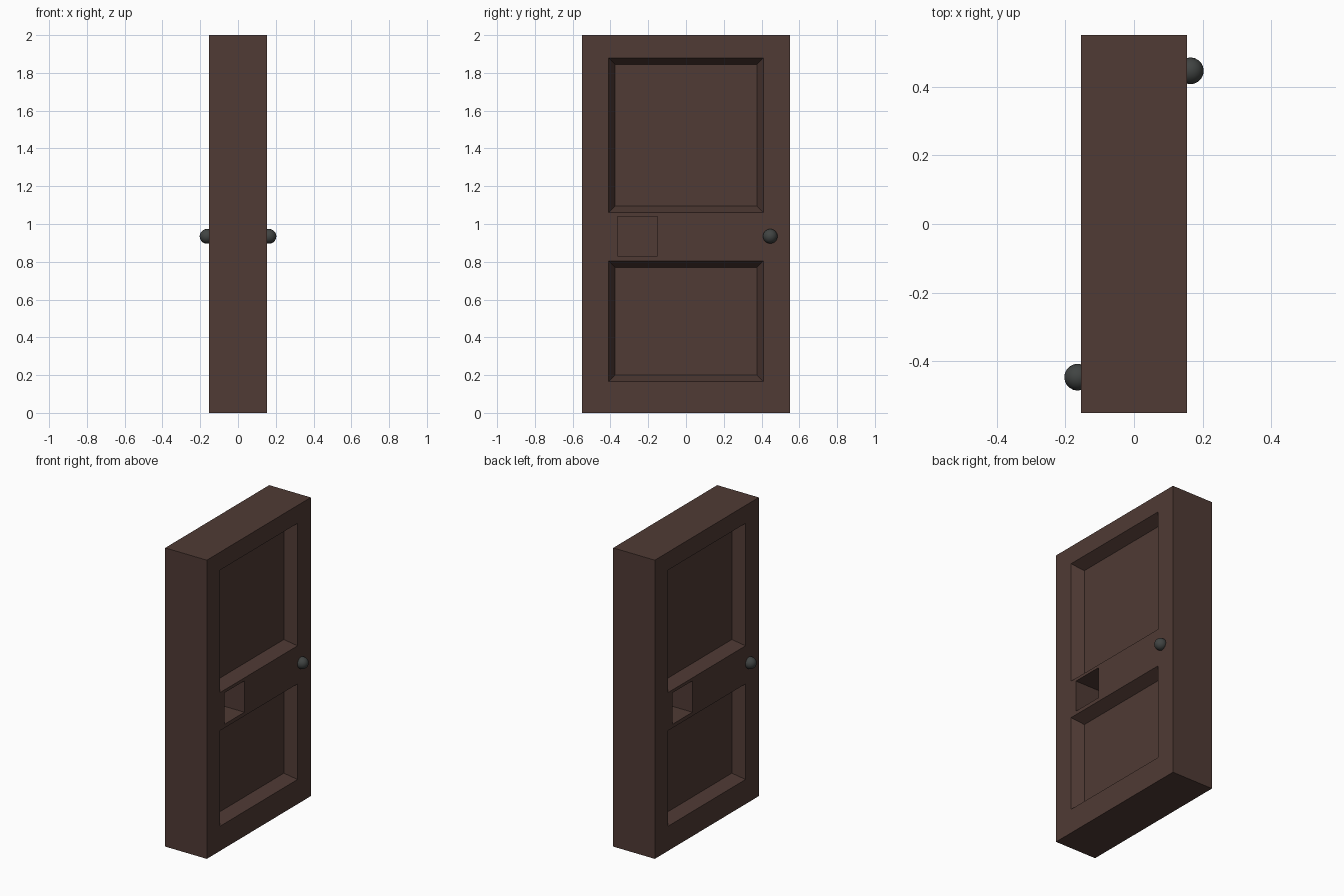
import bpy
import bmesh
import math

if "Cube" in bpy.data.objects:
    bpy.data.objects.remove(bpy.data.objects["Cube"], do_unlink=True)

HALF_T, HALF_W, HEIGHT = 0.154, 0.55, 2.0


def make_material(name, rgb):
    m = bpy.data.materials.new(name)
    m.use_nodes = True
    m.diffuse_color = (*rgb, 1)
    m.node_tree.nodes["Principled BSDF"].inputs["Base Color"].default_value = (*rgb, 1)
    return m


brown = make_material("dark brown wood", (0.080, 0.043, 0.035))
iron = make_material("dark grey iron", (0.052, 0.057, 0.055))


def lofted_box(name, sections, side):
    """Join rectangles (x, y0, y1, z0, z1); side -1 turns it half round z."""
    bm = bmesh.new()
    rings = []
    for x, y0, y1, z0, z1 in sections:
        corners = [(y0, z0), (y1, z0), (y1, z1), (y0, z1)]
        rings.append([bm.verts.new((side * x, side * y, z)) for y, z in corners])
    for a, b in zip(rings, rings[1:]):
        for i in range(4):
            j = (i + 1) % 4
            bm.faces.new((a[i], a[j], b[j], b[i]))
    bm.faces.new(rings[0])
    bm.faces.new(rings[-1])
    bmesh.ops.recalc_face_normals(bm, faces=bm.faces)
    mesh = bpy.data.meshes.new(name)
    bm.to_mesh(mesh)
    bm.free()
    mesh.materials.append(brown)
    ob = bpy.data.objects.new(name, mesh)
    bpy.context.collection.objects.link(ob)
    return ob


def recess(name, y0, y1, z0, z1, depth, slope, side):
    """Cutter with a straight mouth and sides that narrow by slope."""
    inner = (y0 + slope, y1 - slope, z0 + slope, z1 - slope)
    outer = (y0, y1, z0, z1)
    return lofted_box(name, [(HALF_T + 0.05, *outer), (HALF_T, *outer),
                             (HALF_T - depth, *inner)], side)


# Door slab
slab = (-HALF_W, HALF_W, 0, HEIGHT)
door = lofted_box("door_slab", [(-HALF_T, *slab), (HALF_T, *slab)], 1)

# Panels and latch pocket on both faces
cutters = []
for side in (1, -1):
    cutters += [
        recess("upper_panel_cutter", -0.41, 0.41, 1.06, 1.88, 0.077, 0.035, side),
        recess("lower_panel_cutter", -0.41, 0.41, 0.165, 0.805, 0.077, 0.035, side),
        recess("latch_pocket_cutter", -0.363, -0.152, 0.83, 1.04, 0.21, 0, side),
    ]
for cutter in cutters:
    cutter.hide_render = True
    mod = door.modifiers.new("recess", "BOOLEAN")
    mod.operation = "DIFFERENCE"
    mod.solver = "EXACT"
    mod.object = cutter

# Bake the recesses into the slab and drop the cutters
bpy.context.view_layer.update()
graph = bpy.context.evaluated_depsgraph_get()
baked = bpy.data.meshes.new_from_object(door.evaluated_get(graph))
door.modifiers.clear()
door.data = baked
for cutter in cutters:
    bpy.data.objects.remove(cutter, do_unlink=True)

# Door knobs
for side, name in ((1, "left_knob"), (-1, "right_knob")):
    bpy.ops.mesh.primitive_uv_sphere_add(
        segments=16, ring_count=10, radius=0.039,
        location=(side * 0.164, side * 0.446, 0.935),
        rotation=(0, math.pi / 2, 0))
    knob = bpy.context.object
    knob.name = name
    knob.data.materials.append(iron)
    bpy.ops.object.shade_smooth_by_angle(angle=math.radians(40))
